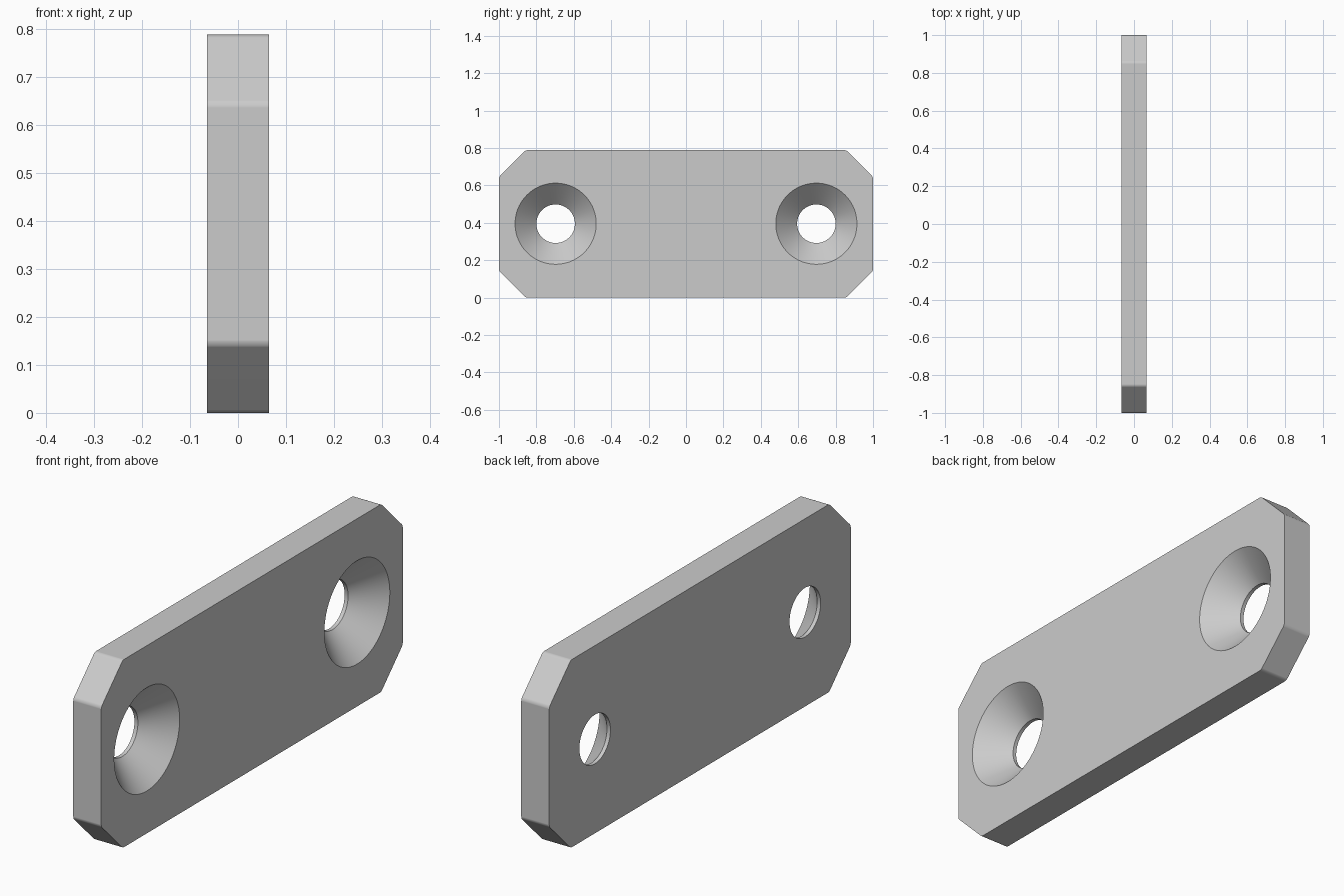
import bpy, bmesh
from math import pi
from mathutils import Matrix, Vector

default = bpy.data.objects.get("Cube")
if default:
    bpy.data.objects.remove(default, do_unlink=True)

LENGTH, HEIGHT, THICK = 2.0, 0.788, 0.13
CHAMFER, FILLET = 0.143, 0.009
HOLE_Y, HOLE_R, SINK_R = 0.697, 0.103, 0.217

# Single grey finish
grey = bpy.data.materials.new("plain_grey")
grey.use_nodes = True
colour = (0.6, 0.6, 0.6, 1)
grey.diffuse_color = colour
grey.node_tree.nodes["Principled BSDF"].inputs["Base Color"].default_value = colour


def add_object(name, bm):
    bmesh.ops.recalc_face_normals(bm, faces=bm.faces)
    mesh = bpy.data.meshes.new(name)
    bm.to_mesh(mesh)
    bm.free()
    obj = bpy.data.objects.new(name, mesh)
    bpy.context.collection.objects.link(obj)
    mesh.materials.append(grey)
    return obj


# Plate: a box with chamfered corners, each chamfer edge slightly rounded
bm = bmesh.new()
size = Matrix.Diagonal((THICK, LENGTH, HEIGHT, 1))
bmesh.ops.create_cube(bm, size=1, matrix=Matrix.Translation((0, 0, HEIGHT / 2)) @ size)


def across_edges():
    return [e for e in bm.edges if abs(e.verts[0].co.x - e.verts[1].co.x) > THICK / 2]


for width, segments in ((CHAMFER, 1), (FILLET, 4)):
    bmesh.ops.bevel(bm, geom=across_edges(), offset=width, offset_type='OFFSET',
                    segments=segments, profile=0.5, affect='EDGES') if segments > 1 else \
        bmesh.ops.bevel(bm, geom=across_edges(), offset=width, offset_type='OFFSET',
                        segments=1, affect='EDGES')
plate = add_object("mounting_plate", bm)

# Countersunk hole cutters: short straight bore opening into a 45 degree cone
bm = bmesh.new()
front, over = THICK / 2, 0.03
profile = [(-front - over, 0), (-front - over, HOLE_R),
           (front - SINK_R + HOLE_R, HOLE_R),
           (front + over, SINK_R + over), (front + over, 0)]
for side in (-1, 1):
    centre = Vector((0, side * HOLE_Y, HEIGHT / 2 + 0.001))
    verts = [bm.verts.new(centre + Vector((x, r, 0))) for x, r in profile]
    edges = [bm.edges.new(pair) for pair in zip(verts, verts[1:])]
    bmesh.ops.spin(bm, geom=verts + edges, cent=centre, axis=(1, 0, 0),
                   angle=2 * pi, steps=96)
bmesh.ops.remove_doubles(bm, verts=bm.verts, dist=0.0005)
cutter = add_object("hole_cutter", bm)
cutter.hide_render = True

# Cut the holes, then drop the cutter
cut = plate.modifiers.new("holes", 'BOOLEAN')
cut.operation, cut.solver, cut.object = 'DIFFERENCE', 'EXACT', cutter
bpy.ops.object.select_all(action='DESELECT')
plate.select_set(True)
bpy.context.view_layer.objects.active = plate
bpy.ops.object.modifier_apply(modifier=cut.name)
bpy.data.objects.remove(cutter, do_unlink=True)

# Smooth cones and fillets, crisp rims
bpy.ops.object.shade_smooth_by_angle(angle=pi / 6)
weighted = plate.modifiers.new("flat_faces", 'WEIGHTED_NORMAL')
weighted.keep_sharp = True
